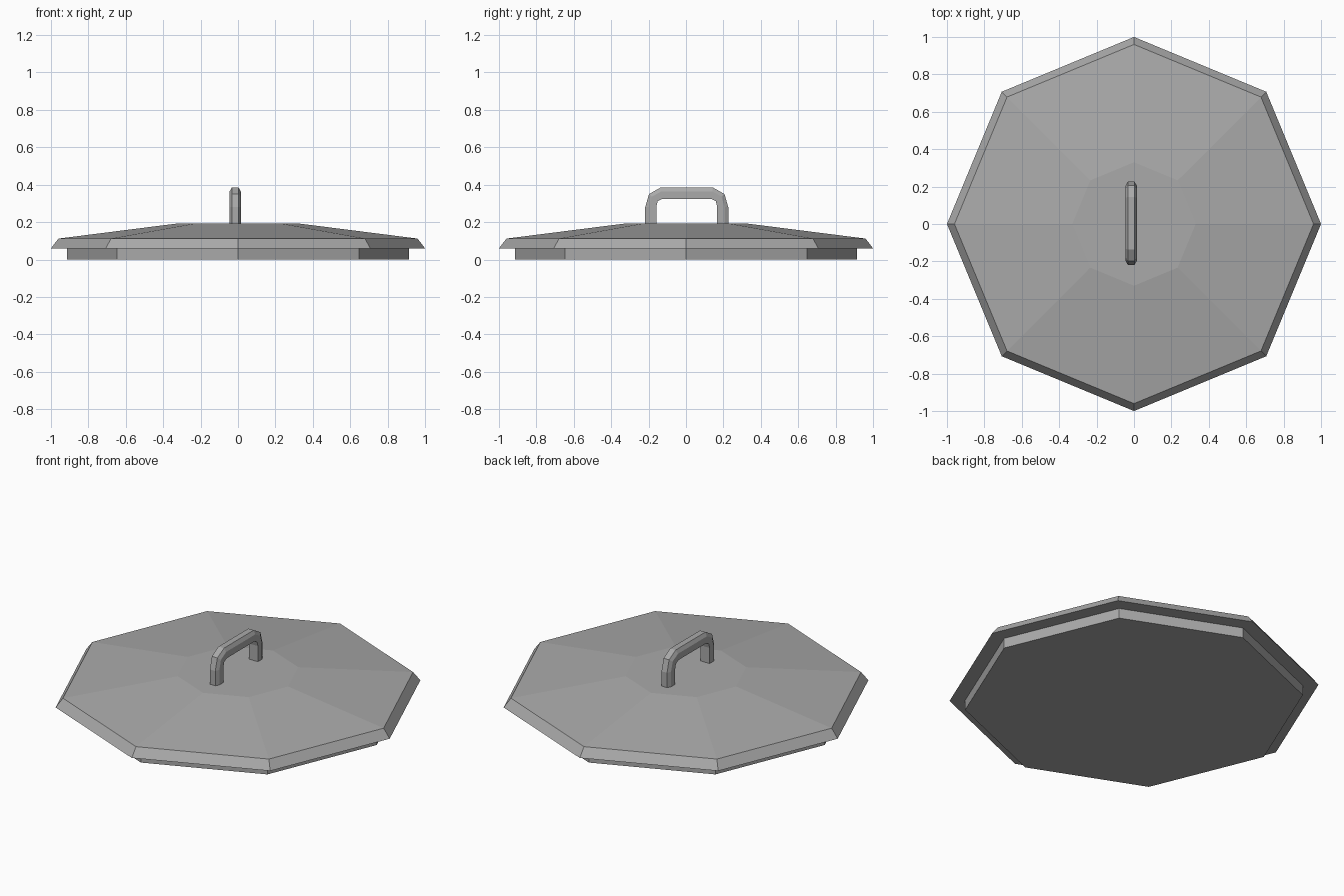
import bpy
import bmesh
from math import cos, sin, pi
from mathutils import Vector

cube = bpy.data.objects.get("Cube")
if cube:
    bpy.data.objects.remove(cube, do_unlink=True)


def make_material(name, color):
    mat = bpy.data.materials.new(name)
    mat.use_nodes = True
    mat.diffuse_color = color
    mat.node_tree.nodes["Principled BSDF"].inputs["Base Color"].default_value = color
    return mat


grey = make_material("plain grey", (0.4, 0.4, 0.4, 1))


def loft(name, rings):
    """Skin a row of matching closed rings and cap both ends."""
    bm = bmesh.new()
    loops = [[bm.verts.new(p) for p in ring] for ring in rings]
    for a, b in zip(loops, loops[1:]):
        for i in range(len(a)):
            j = (i + 1) % len(a)
            bm.faces.new((a[i], a[j], b[j], b[i]))
    bm.faces.new(loops[0][::-1])
    bm.faces.new(loops[-1])
    bmesh.ops.recalc_face_normals(bm, faces=bm.faces)
    mesh = bpy.data.meshes.new(name)
    bm.to_mesh(mesh)
    bm.free()
    mesh.materials.append(grey)
    obj = bpy.data.objects.new(name, mesh)
    bpy.context.collection.objects.link(obj)
    return obj


def octagon(radius, z):
    return [(radius * cos(k * pi / 4), radius * sin(k * pi / 4), z) for k in range(8)]


# Octagonal lid: inset skirt, overhanging bevelled rim, shallow cone, flat top
lid_profile = [(0.915, 0), (0.915, 0.06), (1, 0.06), (0.96, 0.112), (0.33, 0.192)]
loft("lid", [octagon(r, z) for r, z in lid_profile])

# Handle: arch swept from outer and inner outlines (y, z), mirrored front to back
outer = [(-0.222, 0.18), (-0.222, 0.28), (-0.202, 0.35), (-0.14, 0.385)]
inner = [(-0.162, 0.18), (-0.162, 0.285), (-0.155, 0.312), (-0.13, 0.325)]
outer += [(-y, z) for y, z in reversed(outer)]
inner += [(-y, z) for y, z in reversed(inner)]

# Cross-section: half width and depth from the outer side, outer edges chamfered
section = [(-0.03, 1), (-0.03, 0.35), (-0.018, 0), (0.018, 0), (0.03, 0.35), (0.03, 1)]
rings = []
for o, i in zip(outer, inner):
    ring = []
    for x, depth in section:
        y, z = Vector(o).lerp(Vector(i), depth)
        ring.append((x, y, z))
    rings.append(ring)
handle = loft("handle", rings)
handle.location = (-0.015, 0.004, 0)
